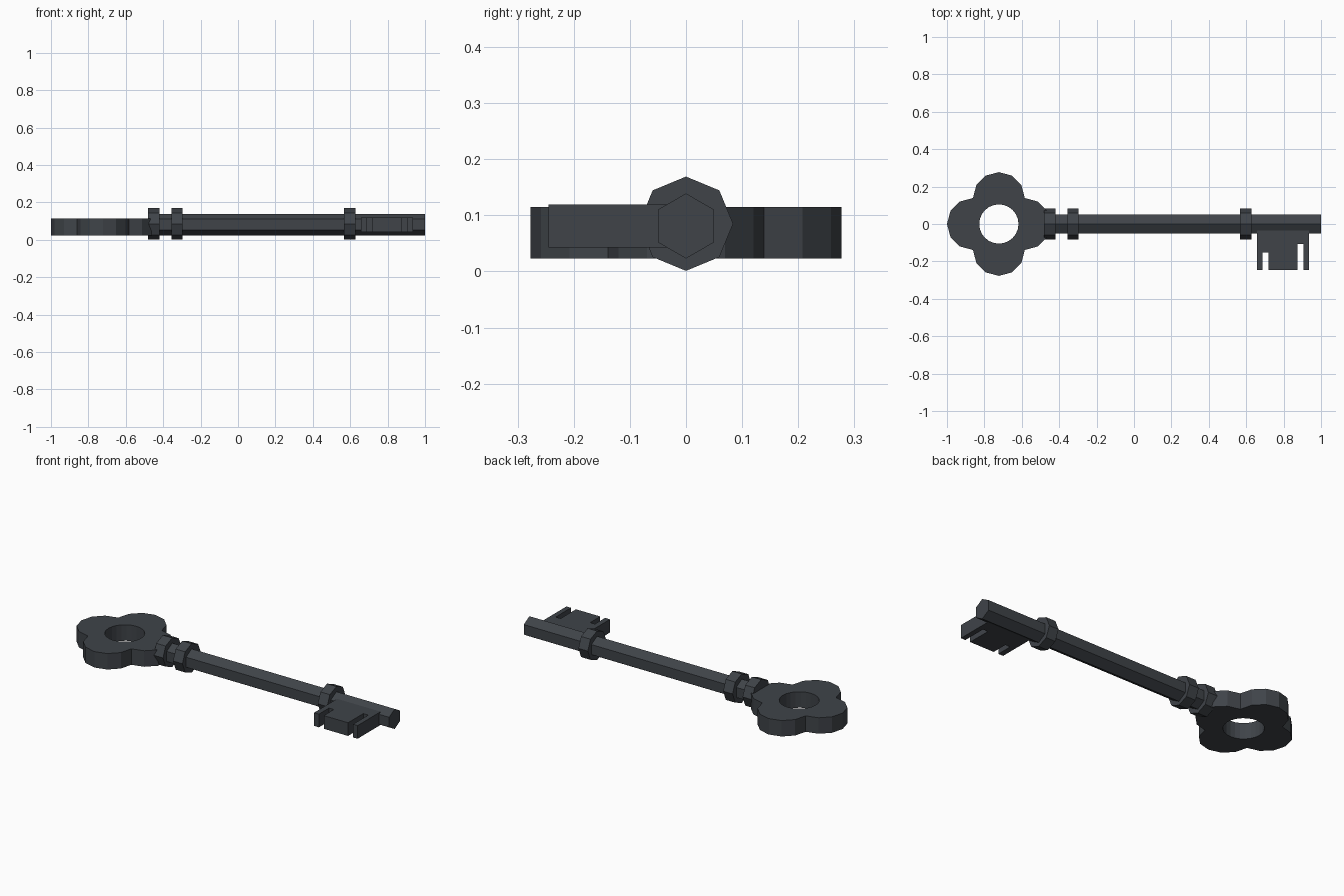
import bpy, bmesh, math

if "Cube" in bpy.data.objects:
    bpy.data.objects.remove(bpy.data.objects["Cube"])

iron = bpy.data.materials.new("dark_iron")
iron.diffuse_color = (0.05, 0.057, 0.066, 1)
iron.use_nodes = True
iron.node_tree.nodes["Principled BSDF"].inputs["Base Color"].default_value = iron.diffuse_color


def finish(name, bm):
    bmesh.ops.recalc_face_normals(bm, faces=bm.faces)
    mesh = bpy.data.meshes.new(name)
    bm.to_mesh(mesh)
    bm.free()
    mesh.materials.append(iron)
    obj = bpy.data.objects.new(name, mesh)
    bpy.context.collection.objects.link(obj)
    return obj


def rod(name, x0, x1, radius, sides, z):
    """Prism along x with a corner pointing straight up."""
    bm = bmesh.new()
    ends = []
    for x in (x0, x1):
        ends.append([bm.verts.new((x, radius * math.sin(2 * math.pi * i / sides),
                                   z + radius * math.cos(2 * math.pi * i / sides)))
                     for i in range(sides)])
    for end in ends:
        bm.faces.new(end)
    for i in range(sides):
        j = (i + 1) % sides
        bm.faces.new((ends[0][i], ends[0][j], ends[1][j], ends[1][i]))
    return finish(name, bm)


# Bow: four-lobed plate with a round hole
def bow(cx, lobe, hole, z0, z1):
    outer = []
    for k in range(4):
        a = k * math.pi / 2
        for s in range(-3, 3):
            b = a + s * math.pi / 6
            outer.append((lobe * (math.cos(a) + math.cos(b)),
                          lobe * (math.sin(a) + math.sin(b))))
    inner = []
    for x, y in outer:
        d = math.hypot(x, y)
        inner.append((x / d * hole, y / d * hole))
    bm = bmesh.new()
    rings = [[bm.verts.new((cx + x, y, z)) for x, y in pts]
             for pts, z in ((outer, z0), (outer, z1), (inner, z1), (inner, z0))]
    n = len(outer)
    for r in range(4):
        a, b = rings[r], rings[(r + 1) % 4]
        for i in range(n):
            j = (i + 1) % n
            bm.faces.new((a[i], a[j], b[j], b[i]))
    return finish("bow", bm)


bow(-0.7225, 0.1387, 0.105, 0.023, 0.115)

# Shaft and collars
rod("shaft", -0.45, 1.0, 0.058, 6, 0.081)
for i, x in enumerate((-0.45, -0.326, 0.598)):
    rod(f"collar_{i + 1}", x - 0.03, x + 0.03, 0.084, 8, 0.085)

# Bit: extruded plate with two notches
profile = [(0.657, -0.03), (0.657, -0.245), (0.688, -0.245), (0.688, -0.153),
           (0.719, -0.153), (0.719, -0.245), (0.874, -0.245), (0.874, -0.106),
           (0.906, -0.106), (0.906, -0.245), (0.935, -0.245), (0.935, -0.03)]
bm = bmesh.new()
face = bm.faces.new([bm.verts.new((x, y, 0.043)) for x, y in profile])
ext = bmesh.ops.extrude_face_region(bm, geom=[face], use_keep_orig=True)
bmesh.ops.translate(bm, vec=(0, 0, 0.076),
                    verts=[v for v in ext["geom"] if isinstance(v, bmesh.types.BMVert)])
finish("bit", bm)
